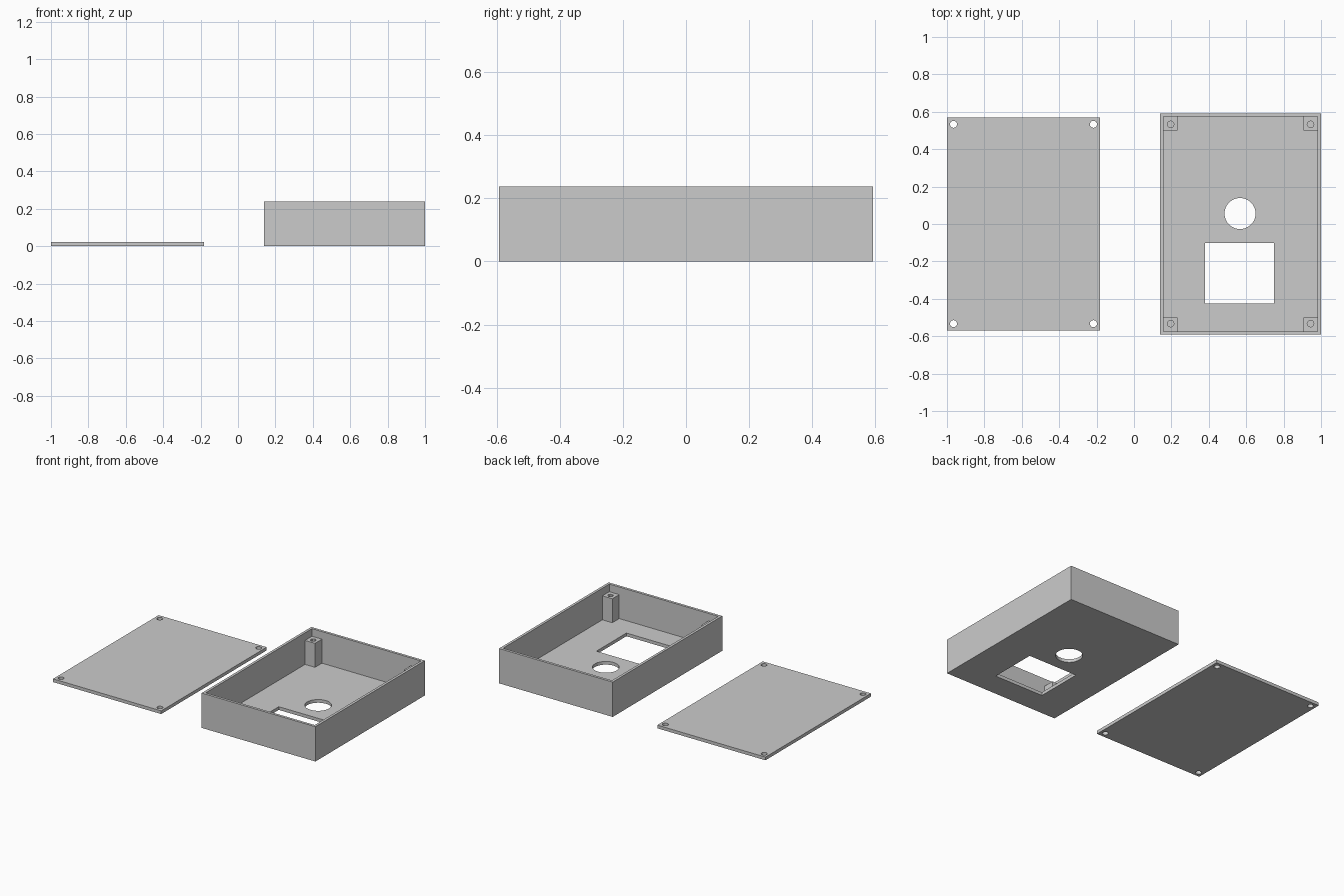
import bpy

if "Cube" in bpy.data.objects:
    bpy.data.objects.remove(bpy.data.objects["Cube"])

# Main dimensions
BX, BW, BD, BH = 0.57, 0.86, 1.184, 0.238      # case centre x, width, depth, height
WALL, FLOOR = 0.018, 0.022
LX, LW, LD, LT = -0.591, 0.818, 1.14, 0.022    # lid centre x, width, depth, thickness
HX, HY = 0.374, 0.533                          # screw hole offsets from part centre
POST_TOP = 0.186


def box(name, x0, x1, y0, y1, z0, z1):
    bpy.ops.mesh.primitive_cube_add(size=1, location=((x0 + x1) / 2, (y0 + y1) / 2, (z0 + z1) / 2))
    ob = bpy.context.object
    ob.name = name
    ob.scale = (x1 - x0, y1 - y0, z1 - z0)
    bpy.ops.object.transform_apply(location=False, rotation=False, scale=True)
    return ob


def cyl(name, x, y, r, z0, z1, sides):
    bpy.ops.mesh.primitive_cylinder_add(vertices=sides, radius=r, depth=z1 - z0,
                                        location=(x, y, (z0 + z1) / 2))
    ob = bpy.context.object
    ob.name = name
    return ob


def combine(target, other, operation):
    mod = target.modifiers.new(operation.title(), 'BOOLEAN')
    mod.operation = operation
    mod.solver = 'EXACT'
    mod.object = other
    bpy.context.view_layer.objects.active = target
    bpy.ops.object.modifier_apply(modifier=mod.name)
    bpy.data.objects.remove(other, do_unlink=True)


corners = [(sx, sy) for sx in (-1, 1) for sy in (-1, 1)]

# Open case: block with hollowed inside
case = box("case", BX - BW / 2, BX + BW / 2, -BD / 2, BD / 2, 0, BH)
iw, idp = BW / 2 - WALL, BD / 2 - WALL
combine(case, box("cavity", BX - iw, BX + iw, -idp, idp, FLOOR, BH + 0.1), 'DIFFERENCE')

# Corner screw posts, sunk slightly into the walls and floor, with blind holes
for sx, sy in corners:
    xs = sorted((BX + sx * (iw + 0.008), BX + sx * (iw - 0.075)))
    ys = sorted((sy * (idp + 0.008), sy * (idp - 0.075)))
    combine(case, box("post", *xs, *ys, FLOOR - 0.01, POST_TOP), 'UNION')
for sx, sy in corners:
    combine(case, cyl("pilot_hole", BX + sx * HX, sy * HY, 0.018, FLOOR + 0.003, BH, 8), 'DIFFERENCE')

# Openings in the case floor
combine(case, cyl("round_opening", 0.567, 0.056, 0.083, -0.1, 0.1, 48), 'DIFFERENCE')
combine(case, box("square_opening", 0.38, 0.749, -0.426, -0.102, -0.1, 0.1), 'DIFFERENCE')

# Flat lid with four screw holes
lid = box("lid", LX - LW / 2, LX + LW / 2, -LD / 2, LD / 2, 0, LT)
for sx, sy in corners:
    combine(lid, cyl("screw_hole", LX + sx * HX, sy * HY, 0.019, -0.1, 0.1, 16), 'DIFFERENCE')
